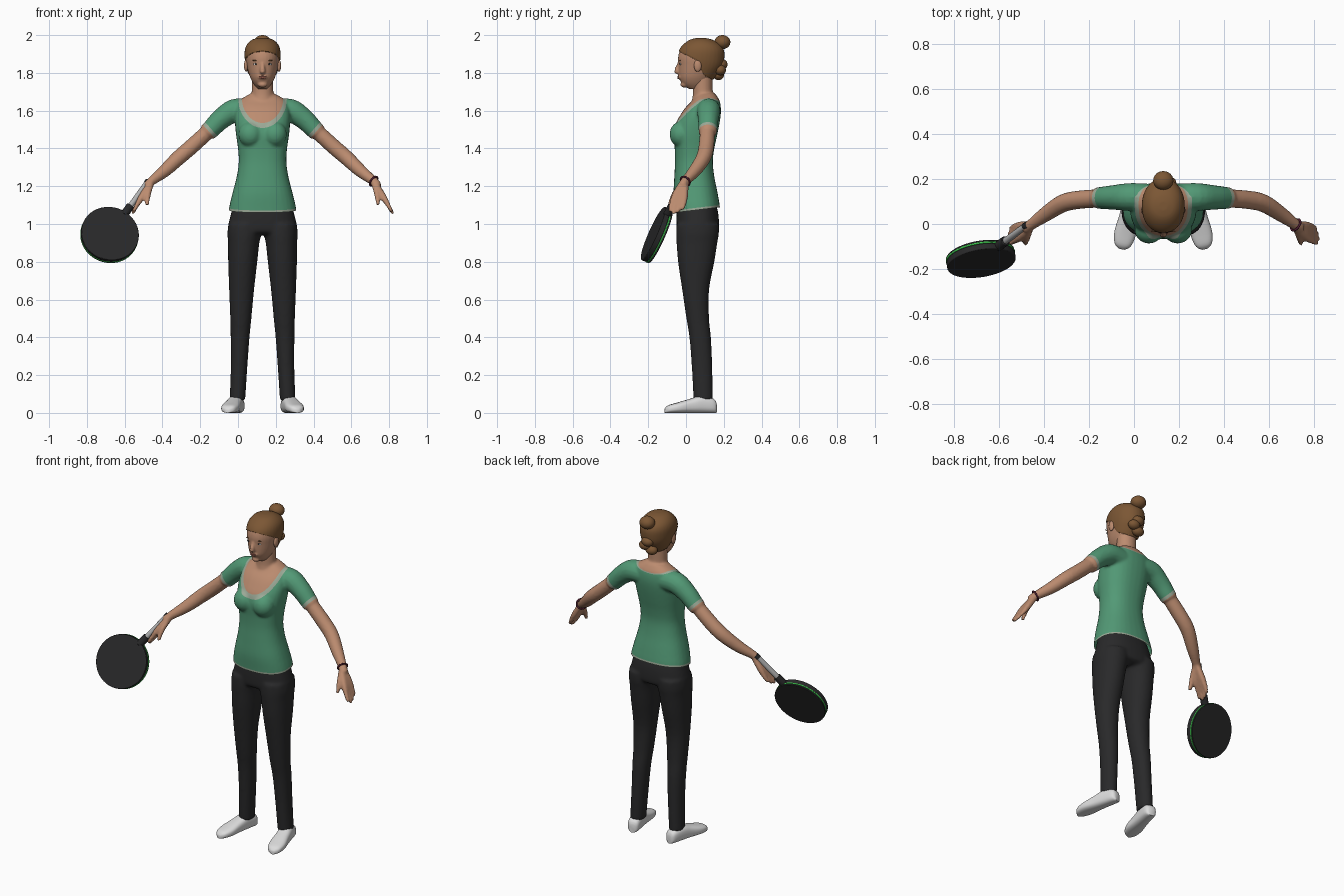
import bpy, bmesh, math
from mathutils import Vector

if "Cube" in bpy.data.objects:
    bpy.data.objects.remove(bpy.data.objects["Cube"])

MID = 0.13  # body centre line


def material(name, r, g, b):
    m = bpy.data.materials.new(name)
    m.use_nodes = True
    m.diffuse_color = (r, g, b, 1)
    node = next(n for n in m.node_tree.nodes if n.type == 'BSDF_PRINCIPLED')
    node.inputs["Base Color"].default_value = (r, g, b, 1)
    node.inputs["Roughness"].default_value = 0.7
    return m


skin = material("skin", .50, .26, .16)
hair = material("brown hair", .20, .095, .035)
shirt = material("shirt green", .085, .32, .18)
trim = material("trim grey", .33, .40, .31)
charcoal = material("charcoal", .022, .022, .023)
white = material("shoe white", .72, .72, .72)
lime = material("lime stripe", .05, .60, .08)
silver = material("handle silver", .45, .45, .45)
plum = material("plum band", .08, .012, .03)
lip = material("lip", .40, .14, .10)


# ---------- helpers ----------
def spline(pts, k=4):
    out = []
    for i in range(len(pts) - 1):
        a, b, c, d = (pts[min(max(i + o, 0), len(pts) - 1)] for o in (-1, 0, 1, 2))
        for j in range(k):
            t = j / k
            out.append(tuple(q + t * (r - p) / 2 + t * t * (p - 2.5 * q + 2 * r - s / 2)
                             + t ** 3 * (1.5 * (q - r) + (s - p) / 2)
                             for p, q, r, s in zip(a, b, c, d)))
    return out + [pts[-1]]


def skin_rings(bm, rings):
    rows = [[bm.verts.new(p) for p in ring] for ring in rings]
    n = len(rows[0])
    for a, b in zip(rows, rows[1:]):
        for i in range(n):
            bm.faces.new((a[i], a[(i + 1) % n], b[(i + 1) % n], b[i]))
    bm.faces.new(rows[0][::-1])
    bm.faces.new(rows[-1])


def circle(power=1, n=32):
    for i in range(n):
        a = math.tau * i / n
        c, s = math.cos(a), math.sin(a)
        yield math.copysign(abs(c) ** power, c), math.copysign(abs(s) ** power, s)


def loft(bm, sections, side=1, power=.85):
    # section: height, sideways offset, half width, front, back
    skin_rings(bm, [[(MID + side * o + w * c, (f + b) / 2 + (b - f) / 2 * s, z)
                     for c, s in circle(power)] for z, o, w, f, b in spline(sections)])


def tube(bm, points, side=1):
    # point: sideways offset, y, z, radius
    pts = spline(points)
    pos = [Vector((MID + side * p[0], p[1], p[2])) for p in pts]
    rings = []
    for i, p in enumerate(pts):
        q = (pos[min(i + 1, len(pos) - 1)] - pos[max(i - 1, 0)]).to_track_quat('Z', 'Y')
        rings.append([pos[i] + q @ Vector((c * p[3], s * p[3], 0)) for c, s in circle(1, 16)])
    skin_rings(bm, rings)


def ball(bm, centre, radii):
    vs = bmesh.ops.create_uvsphere(bm, u_segments=24, v_segments=14, radius=1)["verts"]
    for v in vs:
        v.co = Vector(centre) + Vector(c * r for c, r in zip(v.co, radii))


def finish(ob, *mats, angle=60):
    for m in mats:
        ob.data.materials.append(m)
    bpy.ops.object.select_all(action='DESELECT')
    ob.select_set(True)
    bpy.context.view_layer.objects.active = ob
    bpy.ops.object.shade_smooth_by_angle(angle=math.radians(angle))
    return ob


def make(name, bm):
    bmesh.ops.recalc_face_normals(bm, faces=bm.faces[:])
    me = bpy.data.meshes.new(name)
    bm.to_mesh(me)
    bm.free()
    ob = bpy.data.objects.new(name, me)
    bpy.context.collection.objects.link(ob)
    return ob


def fuse(name, bm, voxel, rounds):
    # merge overlapping volumes into one smooth surface
    ob = make(name, bm)
    mod = ob.modifiers.new("merge", 'REMESH')
    mod.mode, mod.voxel_size = 'VOXEL', voxel
    mod = ob.modifiers.new("relax", 'SMOOTH')
    mod.iterations = rounds
    me = bpy.data.meshes.new_from_object(ob.evaluated_get(bpy.context.evaluated_depsgraph_get()))
    ob.modifiers.clear()
    ob.data = me
    return ob


def cut(bm, field):
    # add an edge line where field changes sign
    val = {v: field(v.co) or 1e-7 for v in bm.verts}
    new = set()
    for e in bm.edges[:]:
        a, b = e.verts
        if val[a] * val[b] < 0:
            new.add(bmesh.utils.edge_split(e, a, val[a] / (val[a] - val[b]))[1])
    for f in bm.faces[:]:
        vs = [v for v in f.verts if v in new]
        if len(vs) == 2:
            bmesh.utils.face_split(f, vs[0], vs[1])


def blob(name, centre, radii, mat):
    bm = bmesh.new()
    ball(bm, centre, radii)
    return finish(make(name, bm), mat)


def rod(name, p0, p1, radius, mat, verts=24, bevel=0):
    d = p1 - p0
    bpy.ops.mesh.primitive_cylinder_add(vertices=verts, radius=radius, depth=d.length,
                                        location=(p0 + p1) / 2, rotation=d.to_track_quat('Z', 'Y').to_euler())
    ob = bpy.context.object
    ob.name = name
    if bevel:
        mod = ob.modifiers.new("round", 'BEVEL')
        mod.width, mod.segments = bevel, 3
    return finish(ob, mat, angle=35)


# ---------- torso, neck, arms and hands ----------
bm = bmesh.new()
loft(bm, [(1.02, 0, .178, -.055, .172), (1.08, 0, .178, -.06, .18), (1.16, 0, .16, -.066, .168),
          (1.25, 0, .137, -.062, .15), (1.33, 0, .126, -.058, .142), (1.40, 0, .13, -.06, .15),
          (1.47, 0, .14, -.066, .165), (1.53, 0, .146, -.055, .177), (1.58, 0, .148, -.028, .184),
          (1.62, 0, .14, .0, .184), (1.655, 0, .122, .035, .177), (1.69, 0, .065, .06, .155)])
loft(bm, [(1.60, 0, .08, .02, .16), (1.66, 0, .062, .032, .15), (1.70, 0, .057, .037, .142),
          (1.80, 0, .057, .035, .142)], power=1)
for s in (1, -1):
    ball(bm, (MID + s * .064, -.025, 1.475), (.064, .062, .068))
    tube(bm, [(.07, .12, 1.60, .06), (.15, .12, 1.60, .062), (.22, .118, 1.555, .055),
              (.27, .116, 1.505, .05), (.292, .115, 1.484, .048)], s)
    tube(bm, [(.25, .116, 1.525, .04), (.37, .108, 1.415, .041), (.445, .092, 1.35, .04),
              (.52, .045, 1.28, .034), (.59, -.005, 1.225, .024), (.61, -.02, 1.20, .024)], s)
    for i in range(4):
        k = i - 1.5
        reach = .014 * abs(k - .3)
        tube(bm, [(.59, -.01 - .006 * k, 1.22, .016), (.635, -.032 - .017 * k, 1.15, .018),
                  (.665, -.045 - .022 * k, 1.10, .012), (.692 - reach / 2, -.055 - .022 * k, 1.05 + reach, .009)], s)
    tube(bm, [(.59, -.015, 1.215, .016), (.605, -.06, 1.16, .015), (.612, -.088, 1.10, .01)], s)
body = fuse("upper_body", bm, .008, 3)


def neckline(p):
    back = min(max((p.y - .04) / .09, 0), 1)
    depth = .145 - .115 * back
    return .11 * (1 - math.hypot((p.x - MID) / .112, min(p.z - 1.68, 0) / depth))


def sleeve(p):
    dx = abs(p.x - MID)
    return min(dx * .75 - p.z * .66 + .77, dx - .2)


def hem(p):
    return max(p.z - 1.06 - .12 * (p.y + .06), abs(p.x - MID) - .3)


bm = bmesh.new()
bm.from_mesh(body.data)
cut(bm, hem)
bmesh.ops.delete(bm, geom=[f for f in bm.faces if hem(f.calc_center_median()) < 0], context='FACES')
for rule, width in ((neckline, -.02), (sleeve, -.018), (hem, .012)):
    cut(bm, lambda p: rule(p) - width)
    if rule != hem:
        cut(bm, rule)
for f in bm.faces:
    p = f.calc_center_median()
    if neckline(p) > 0 or sleeve(p) > 0:
        f.material_index = 0
    else:
        f.material_index = 2 if neckline(p) > -.02 or sleeve(p) > -.018 or hem(p) < .012 else 1
bm.to_mesh(body.data)
bm.free()
finish(body, skin, shirt, trim)

# ---------- trousers ----------
bm = bmesh.new()
loft(bm, [(1.12, 0, .15, -.045, .155), (1.06, 0, .166, -.05, .17), (1.0, 0, .18, -.05, .175),
          (.96, 0, .18, -.045, .17), (.945, 0, .12, -.02, .14)])
for s in (1, -1):
    loft(bm, [(1.0, .095, .086, -.05, .175), (.95, .096, .09, -.052, .174), (.9, .1, .083, -.05, .166),
              (.8, .105, .077, -.042, .15), (.65, .111, .066, -.02, .122), (.5, .115, .056, .002, .122),
              (.4, .119, .05, .018, .132), (.25, .124, .044, .03, .139), (.065, .133, .041, .04, .142)], s, .95)
finish(fuse("trousers", bm, .01, 4), charcoal)

# ---------- shoes ----------
for s, label in ((1, "left"), (-1, "right")):
    heel, toe = Vector((MID + s * .125, .16, 0)), Vector((MID + s * .185, -.112, 0))
    across = (toe - heel).cross(Vector((0, 0, 1))).normalized()
    bm = bmesh.new()
    skin_rings(bm, [[heel.lerp(toe, t) + across * w * c + Vector((0, 0, h * (1 + u) / 2))
                     for c, u in circle(.75)]
                    for t, w, h in spline([(0, .018, .05), (.06, .034, .075), (.3, .04, .09), (.5, .043, .075),
                                           (.75, .048, .055), (.93, .036, .04), (1, .012, .022)])])
    finish(make(label + "_shoe", bm), white)

# ---------- head with hair cap ----------
bm = bmesh.new()
loft(bm, [(1.715, 0, .025, .015, .09), (1.74, 0, .046, -.018, .12), (1.77, 0, .063, -.034, .142),
          (1.80, 0, .074, -.038, .165), (1.84, 0, .084, -.04, .19), (1.88, 0, .09, -.042, .198),
          (1.92, 0, .089, -.032, .196), (1.95, 0, .077, -.008, .175), (1.972, 0, .052, .025, .135),
          (1.98, 0, .02, .06, .1)], power=.97)
tube(bm, [(0, -.032, 1.86, .009), (0, -.042, 1.83, .012), (0, -.05, 1.812, .015), (0, -.038, 1.803, .013)])
ball(bm, (MID, -.028, 1.777), (.026, .016, .012))
ball(bm, (MID, -.008, 1.738), (.026, .022, .016))
head = fuse("head", bm, .0055, 3)


def hairline(p):
    t = min(max((p.y - .05) / .05, 0), 1)
    return p.z - 1.91 + .5 * (p.y + .03) + .06 * t * t * (3 - 2 * t)


bm = bmesh.new()
bm.from_mesh(head.data)
cut(bm, hairline)
for f in bm.faces:
    f.material_index = int(hairline(f.calc_center_median()) > 0)
bm.normal_update()
for v, n in [(v, v.normal.copy()) for v in bm.verts if all(f.material_index for f in v.link_faces)]:
    v.co += n * .005
bm.to_mesh(head.data)
bm.free()
finish(head, skin, hair)
bpy.context.view_layer.update()


def on_face(name, dx, z, radii, mat, lift=0):
    hit = head.ray_cast(Vector((MID + dx, -1, z)), Vector((0, 1, 0)))[1]
    blob(name, hit - Vector((0, lift, 0)), radii, mat)


for s, label in ((1, "left"), (-1, "right")):
    on_face(label + "_eye", s * .036, 1.846, (.013, .003, .0055), white)
    on_face(label + "_iris", s * .036, 1.846, (.0055, .003, .0055), charcoal, .002)
    on_face(label + "_brow", s * .037, 1.866, (.017, .003, .003), hair)
    blob(label + "_ear", (MID + s * .087, .062, 1.838), (.011, .02, .032), skin)
on_face("upper_lip", 0, 1.781, (.021, .004, .004), lip)
on_face("lower_lip", 0, 1.773, (.018, .004, .005), lip)

# ---------- bun and gathered hair ----------
blob("bun", (MID, .193, 1.963), (.045, .042, .037), hair)
blob("bun_base", (MID, .165, 1.935), (.035, .035, .03), hair)
for i, (dx, y, z) in enumerate([(0, .19, 1.845), (.022, .182, 1.815), (-.015, .172, 1.79)]):
    blob(f"hair_coil_{i + 1}", (MID + dx, y, z), (.036, .03, .028), hair)

# ---------- wristband ----------
axis = Vector((.07, -.05, -.055))
bpy.ops.mesh.primitive_torus_add(major_radius=.028, minor_radius=.005, major_segments=32, minor_segments=8,
                                 location=(MID + .588, -.004, 1.227), rotation=axis.to_track_quat('Z', 'Y').to_euler())
bpy.context.object.name = "wristband"
finish(bpy.context.object, plum)

# ---------- paddle ----------
hub, normal = Vector((-.68, -.155, .942)), Vector((.15, -.9, .4)).normalized()
grip = Vector((.205, .15, .285)).normalized()
rod("paddle_front", hub - normal * .006, hub + normal * .022, .154, charcoal, 64, .004)
rod("paddle_stripe", hub - normal * .013, hub - normal * .006, .155, lime, 64)
rod("paddle_back", hub - normal * .022, hub - normal * .013, .154, charcoal, 64, .003)
rod("paddle_collar", hub + grip * .14, hub + grip * .205, .022, charcoal, 16, .003)
rod("paddle_handle", hub + grip * .2, hub + grip * .365, .015, silver, 16)
rod("handle_cap", hub + grip * .362, hub + grip * .385, .017, charcoal, 16, .003)
